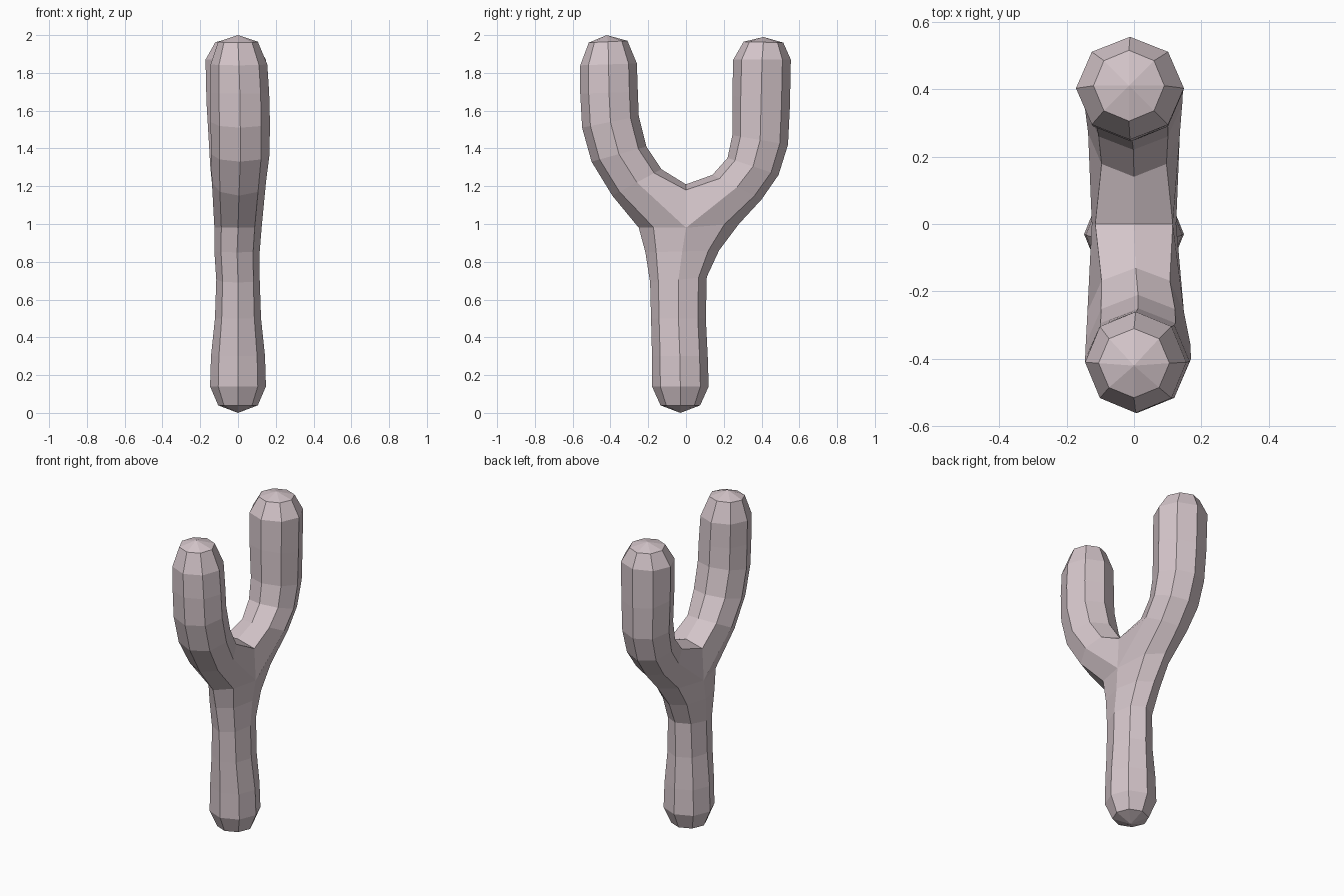
import bpy, bmesh
from math import sin, cos, pi
from mathutils import Vector

bm = bmesh.new()


def ring(a, b, xc, hx):
    """Eight-sided loop spanning side-view points a and b (y, z)."""
    a, b = Vector((0, *a)), Vector((0, *b))
    mid, half = (a + b) / 2, (a - b) / 2
    return [bm.verts.new(mid + half * cos(k * pi / 4)
                         + Vector((xc + hx * sin(k * pi / 4), 0, 0))) for k in range(8)]


def tube(loops, tip):
    """Skin consecutive loops and close the end with a low domed cap."""
    for lo, hi in zip(loops, loops[1:]):
        for k in range(8):
            n = (k + 1) % 8
            bm.faces.new((lo[k], lo[n], hi[n], hi[k]))
    apex = bm.verts.new(tip)
    for k in range(8):
        bm.faces.new((loops[-1][k], loops[-1][(k + 1) % 8], apex))


# Handle, from the fork down to the rounded butt
handle = [ring(*s) for s in (
    ((0.28, 1.00), (-0.25, 0.98), 0.0, 0.125),
    ((0.175, 0.86), (-0.215, 0.85), -0.005, 0.12),
    ((0.11, 0.72), (-0.19, 0.69), 0.0, 0.115),
    ((0.105, 0.50), (-0.185, 0.50), 0.0, 0.122),
    ((0.115, 0.30), (-0.18, 0.30), 0.0, 0.143),
    ((0.12, 0.14), (-0.18, 0.14), 0.0, 0.148),
    ((0.075, 0.04), (-0.135, 0.04), 0.0, 0.105))]
tube(handle, (0, -0.03, 0))

# Saddle between the two arms
fork = handle[0]
fork[2].co, fork[6].co = (0.125, 0, 0.98), (-0.125, 0, 0.98)
saddle = [bm.verts.new(p) for p in ((0, 0, 1.21), (0.115, 0, 1.18), (-0.115, 0, 1.18))]


def arm(outer, sections, tip):
    start = [saddle[0], saddle[1], fork[2], *[fork[i] for i in outer], fork[6], saddle[2]]
    tube([start] + [ring(*s) for s in sections], tip)


# Front arm
arm((3, 4, 5), (
    ((-0.13, 1.29), (-0.39, 1.15), 0.005, 0.143),
    ((-0.21, 1.41), (-0.50, 1.33), 0.012, 0.155),
    ((-0.25, 1.57), (-0.55, 1.51), 0.012, 0.157),
    ((-0.255, 1.70), (-0.56, 1.69), 0.010, 0.155),
    ((-0.26, 1.85), (-0.56, 1.84), 0.005, 0.15),
    ((-0.31, 1.97), (-0.515, 1.96), 0.0, 0.105)), (0, -0.42, 2.0))

# Back arm
arm((1, 0, 7), (
    ((0.14, 1.26), (0.40, 1.13), 0.0, 0.136),
    ((0.22, 1.35), (0.49, 1.26), -0.002, 0.145),
    ((0.245, 1.47), (0.54, 1.42), -0.005, 0.15),
    ((0.245, 1.68), (0.55, 1.62), -0.01, 0.157),
    ((0.25, 1.87), (0.555, 1.87), -0.012, 0.16),
    ((0.305, 1.965), (0.515, 1.96), -0.015, 0.105)), (-0.015, 0.41, 1.99))

bmesh.ops.recalc_face_normals(bm, faces=bm.faces)
mesh = bpy.data.meshes.new("forked_handle")
bm.to_mesh(mesh)
bm.free()
obj = bpy.data.objects.new("forked_handle", mesh)
bpy.context.collection.objects.link(obj)

# Pale pink-grey surface
mat = bpy.data.materials.new("pale_pink")
mat.diffuse_color = (0.66, 0.56, 0.59, 1)
mesh.materials.append(mat)
